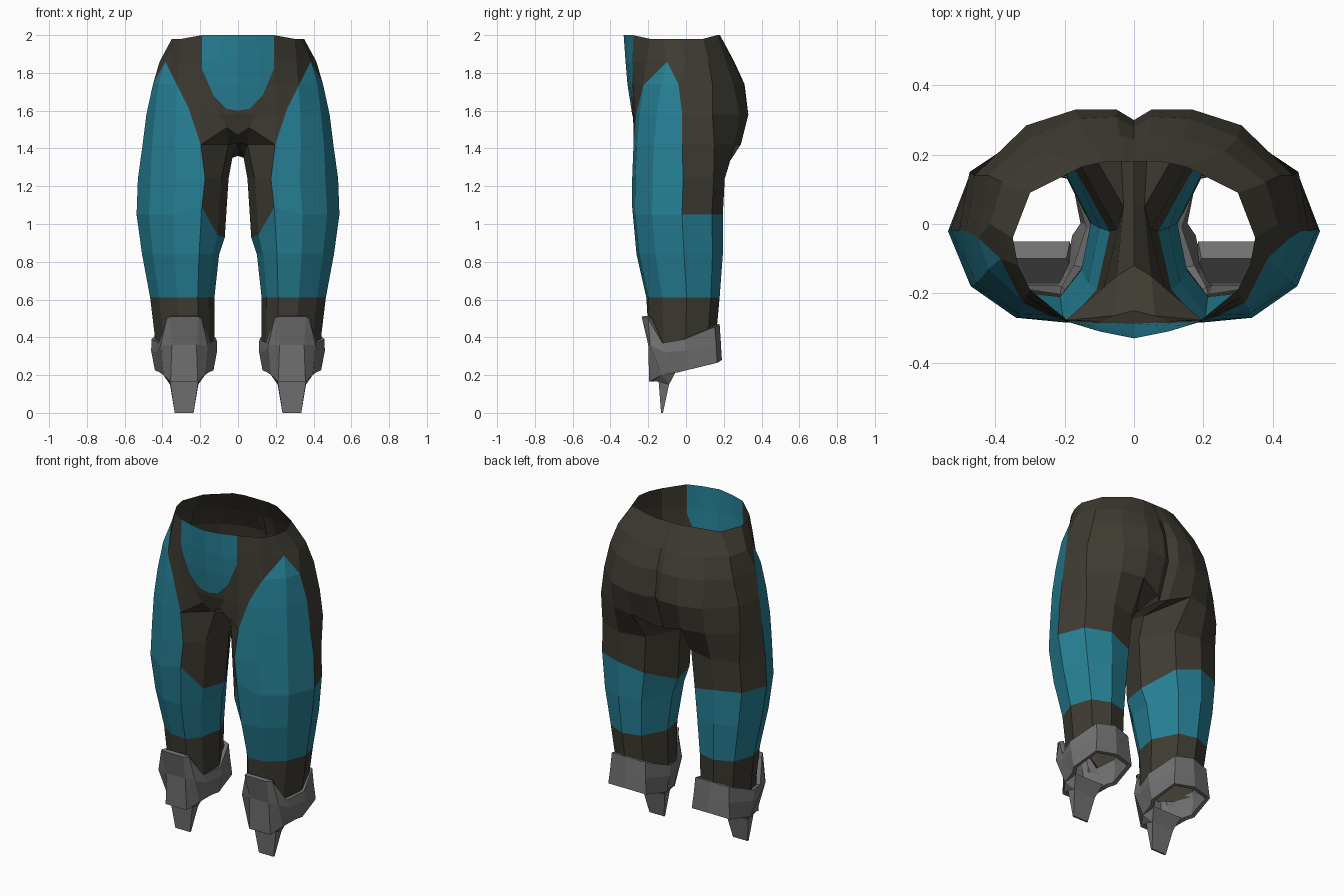
import bpy, bmesh
from mathutils import Vector

if "Cube" in bpy.data.objects:
    bpy.data.objects.remove(bpy.data.objects["Cube"])


def material(name, color):
    m = bpy.data.materials.new(name)
    m.diffuse_color = (*color, 1)
    m.use_nodes = True
    m.node_tree.nodes["Principled BSDF"].inputs["Base Color"].default_value = m.diffuse_color
    return m


BROWN = material("dark_cloth", (0.048, 0.044, 0.032))
BLUE = material("blue_panel", (0.019, 0.215, 0.300))
GREY = material("grey_guard", (0.165, 0.165, 0.165))


def finish(name, bm, mats):
    bmesh.ops.recalc_face_normals(bm, faces=bm.faces[:])
    me = bpy.data.meshes.new(name)
    bm.to_mesh(me)
    bm.free()
    ob = bpy.data.objects.new(name, me)
    bpy.context.collection.objects.link(ob)
    for m in mats:
        me.materials.append(m)
    return ob


def mirror(ob):
    mod = ob.modifiers.new("mirror", 'MIRROR')
    mod.use_clip = True
    mod.merge_threshold = 0.001


def paint(bm, faces, planes, index):
    """Cut the faces along each (point, inward normal) plane and colour what is inside."""
    for co, no in planes:
        co, no = Vector(co), Vector(no)
        geom = set(faces)
        for f in faces:
            geom.update(f.edges)
            geom.update(f.verts)
        cut = bmesh.ops.bisect_plane(bm, geom=list(geom), dist=0.0005, plane_co=co, plane_no=no)
        faces = [g for g in cut["geom"] if isinstance(g, bmesh.types.BMFace)
                 and (g.calc_center_median() - co).dot(no) > 0]
    for f in faces:
        f.material_index = index


def slope(a, b):
    """Plane through a front-view line (x, z), keeping its right-hand side."""
    return (a[0], 0, a[1]), (b[1] - a[1], 0, a[0] - b[0])


# ---- trousers (right half, mirrored) ----
bm = bmesh.new()

# hip half-rings from front centre around the side to back centre
hips = [
    (1.99, [(0, -.33), (.10, -.31), (.19, -.28), (.30, -.19), (.335, -.12), (.35, -.04),
            (.30, .09), (.15, .165), (.08, .18), (.03, .18), (0, .18)]),
    (1.86, [(0, -.32), (.11, -.305), (.20, -.28), (.31, -.21), (.385, -.10), (.415, 0),
            (.38, .12), (.26, .21), (.14, .25), (.04, .255), (0, .245)]),
    (1.74, [(0, -.31), (.11, -.295), (.20, -.275), (.32, -.225), (.42, -.13), (.45, -.04),
            (.42, .14), (.30, .25), (.16, .305), (.05, .31), (0, .28)]),
    (1.58, [(0, -.285), (.10, -.28), (.20, -.275), (.33, -.245), (.44, -.155), (.485, -.02),
            (.46, .14), (.31, .285), (.17, .33), (.05, .33), (0, .30)]),
    (1.42, [(0, -.25), (.06, -.265), (.197, -.278), (.333, -.26), (.455, -.17), (.505, -.02),
            (.475, .15), (.31, .26), (.17, .29), (.04, .25), (0, .22)]),
]
rows = []
for r, (z, pts) in enumerate(hips):
    row = []
    for i, (x, y) in enumerate(pts):
        dz = 0
        if r == 0:
            dz = -.01 if 3 <= i <= 6 else .01      # waist dips at the sides
        if r == 4:
            dz = {0: .05, 1: .09, 9: -.05, 10: -.06}.get(i, 0)
        row.append(bm.verts.new((x, y, z + dz)))
    rows.append(row)
for a, b in zip(rows, rows[1:]):
    for i in range(10):
        bm.faces.new((a[i], a[i + 1], b[i + 1], b[i]))

# crotch
low = rows[-1]
in_back = bm.verts.new((.03, .05, 1.35))
in_front = bm.verts.new((.05, -.15, 1.42))
k0 = bm.verts.new((0, -.12, 1.43))
k1 = bm.verts.new((0, .06, 1.42))
for f in ((low[0], low[1], in_front, k0), (low[1], low[2], in_front), (k0, in_front, in_back, k1),
          (k1, in_back, low[9], low[10]), (in_back, low[8], low[9])):
    bm.faces.new(f)

# leg rings: one cross-section fitted to (z, x min, x max, y min, y max)
section = [(.26, 0), (.58, .03), (.86, .22), (1, .55), (.87, .88), (.55, 1), (.22, .93), (0, .55), (.08, .2)]
legs = [(1.24, .05, .53, -.285, .205), (1.05, .07, .537, -.285, .195), (.84, .10, .508, -.262, .195),
        (.61, .125, .465, -.21, .178), (.36, .125, .435, -.195, .155)]
prev = low[2:9] + [in_back, in_front]
for r, (z, x0, x1, y0, y1) in enumerate(legs):
    ring = []
    for i, (u, v) in enumerate(section):
        dz = {0: .04, 6: -.04, 7: -.12, 8: -.11}.get(i, 0) if r == 1 else 0
        ring.append(bm.verts.new((x0 + u * (x1 - x0), y0 + v * (y1 - y0), z + dz)))
    for i in range(9):
        j = (i + 1) % 9
        f = bm.faces.new((prev[i], prev[j], ring[j], ring[i]))
        f.material_index = int(r in (2, 3) or (r < 2 and i < 3))
    prev = ring

# belly panel
front = [f for f in bm.faces if f.calc_center_median().z > 1.5 and f.calc_center_median().y < -.2]
paint(bm, front, [((.19, 0, 0), (-1, 0, 0)), slope((.19, 1.82), (.13, 1.68)),
                  slope((.13, 1.68), (.06, 1.61)), slope((.06, 1.61), (0, 1.6))][:1]
      + [(p, tuple(-c for c in n)) for p, n in (slope((.13, 1.68), (.19, 1.82)),
         slope((.06, 1.61), (.13, 1.68)), slope((0, 1.6), (.06, 1.61)))], 1)

# top of the thigh panel, tapering to a point on the hip
side = [f for f in bm.faces if f.calc_center_median().z > 1.42 and f.calc_center_median().y < -.03
        and f.calc_center_median().x > .13 and f.material_index == 0]
paint(bm, side, [slope((.197, 1.42), (.26, 1.61)), slope((.26, 1.61), (.385, 1.86)),
                 ((0, -.04, 1.74), (0, -.12, -.06))], 1)
mirror(finish("trousers", bm, [BROWN, BLUE]))

# ---- ankle guard: columns of (x, y, z) top to bottom, front to back centre ----
CX = .285
columns = [
    [(.075, -.235, .51), (.065, -.20, .36), (.072, -.195, .165)],
    [(.092, -.20, .50), (.125, -.19, .36), (.11, -.13, .20)],
    [(.135, -.125, .37), (.145, -.11, .32), (.13, -.04, .215)],
    [(.172, -.01, .39), (.175, 0, .33), (.155, 0, .225)],
    [(.115, .152, .455), (.12, .16, .36), (.13, .165, .265)],
    [(0, .178, .47), (0, .184, .38), (0, .19, .28)],
]
loop = columns + [[(-x, y, z) for x, y, z in c] for c in columns[-2::-1]]
bm = bmesh.new()
grid = [[bm.verts.new((CX + x, y, z)) for x, y, z in c] for c in loop]
for i in range(len(grid)):
    a, b = grid[i], grid[(i + 1) % len(grid)]
    for k in range(2):
        bm.faces.new((a[k], a[k + 1], b[k + 1], b[k]))
guard = finish("ankle_guard", bm, [GREY])
sol = guard.modifiers.new("thickness", 'SOLIDIFY')
sol.thickness = .025
sol.offset = -1
mirror(guard)

# ---- toe spike under the front of the guard ----
bm = bmesh.new()
half = [(.07, -.19, .168), (.11, -.13, .20), (.10, -.05, .225), (.075, -.09, .15),
        (.05, -.132, 0), (.05, -.122, 0), (.075, -.145, .167), (.09, -.10, .26)]
for x, y, z in half:
    for s in (-1, 1):
        bm.verts.new((CX + s * x, y, z))
v = list(bm.verts)


def pair(*ids):
    """Faces on both sides of the spike."""
    for s in (0, 1):
        bm.faces.new([v[2 * i + s] for i in ids])


def across(i, j):
    bm.faces.new((v[2 * i], v[2 * i + 1], v[2 * j + 1], v[2 * j]))


pair(0, 1, 6)
pair(6, 1, 3)
pair(1, 2, 3)
pair(6, 3, 5, 4)
pair(0, 7, 1)
pair(1, 7, 2)
for i, j in ((0, 6), (6, 4), (4, 5), (5, 3), (3, 2), (2, 7), (7, 0)):
    across(i, j)
mirror(finish("toe_spike", bm, [GREY]))
